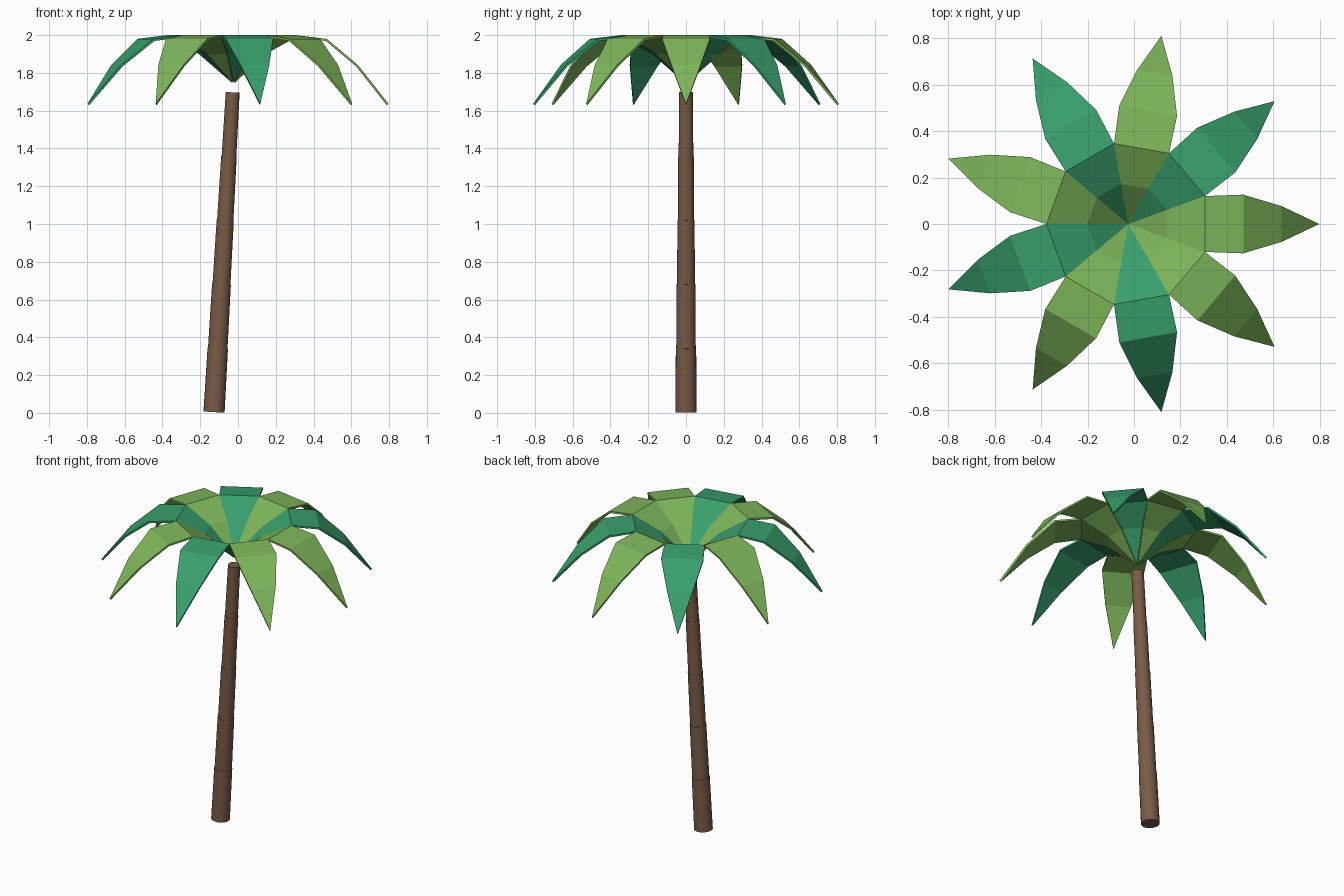
import bpy
from math import pi, radians, tan, cos, sin
from mathutils import Vector

if "Cube" in bpy.data.objects:
    bpy.data.objects.remove(bpy.data.objects["Cube"])


def material(name, rgb):
    m = bpy.data.materials.new(name)
    m.diffuse_color = (*rgb, 1)
    m.use_nodes = True
    m.node_tree.nodes["Principled BSDF"].inputs["Base Color"].default_value = m.diffuse_color
    return m


bark = material("bark", (0.19, 0.105, 0.062))
greens = [material("light_green", (0.21, 0.47, 0.105)),
          material("deep_green", (0.04, 0.35, 0.15))]

# Leaning trunk of five stepped segments
base, top = Vector((-0.127, 0, 0.004)), Vector((-0.028, 0, 1.697))
axis = top - base
count = 5
for i in range(count):
    r = 0.056 - 0.0043 * i
    bpy.ops.mesh.primitive_cone_add(
        vertices=24, radius1=r, radius2=r - 0.002, depth=axis.length / count,
        location=base + axis * (i + 0.5) / count,
        rotation=axis.to_track_quat('Z', 'Y').to_euler())
    seg = bpy.context.object
    seg.name = f"trunk_segment_{i + 1}"
    seg.data.materials.append(bark)
    bpy.ops.object.shade_smooth_by_angle(angle=radians(35))

# Palm leaf stations: distance out, half width, height
k = tan(pi / 9)
stations = [(0.165, 0.165 * k, 1.91), (0.33, 0.33 * k, 2.0),
            (0.495, 0.126, 1.98), (0.66, 0.077, 1.842)]


def leaf(index):
    a = 2 * pi * index / 9

    def place(r, w, z):
        return (-0.025 + r * cos(a) - w * sin(a), r * sin(a) + w * cos(a), z)

    verts = [place(0, 0, 1.757)]
    for r, w, z in stations:
        verts += [place(r, -w, z), place(r, w, z)]
    verts.append(place(0.822, 0, 1.636))
    faces = [(0, 1, 2)]
    faces += [(j, j + 2, j + 3, j + 1) for j in (1, 3, 5)]
    faces.append((7, 9, 8))
    mesh = bpy.data.meshes.new("leaf")
    mesh.from_pydata(verts, [], faces)
    mesh.materials.append(greens[index % 2])
    ob = bpy.data.objects.new(f"leaf_{index + 1}", mesh)
    bpy.context.collection.objects.link(ob)
    thick = ob.modifiers.new("thickness", 'SOLIDIFY')
    thick.thickness = 0.012
    thick.offset = -1


# Nine leaves in alternating greens
for n in range(9):
    leaf(n)
